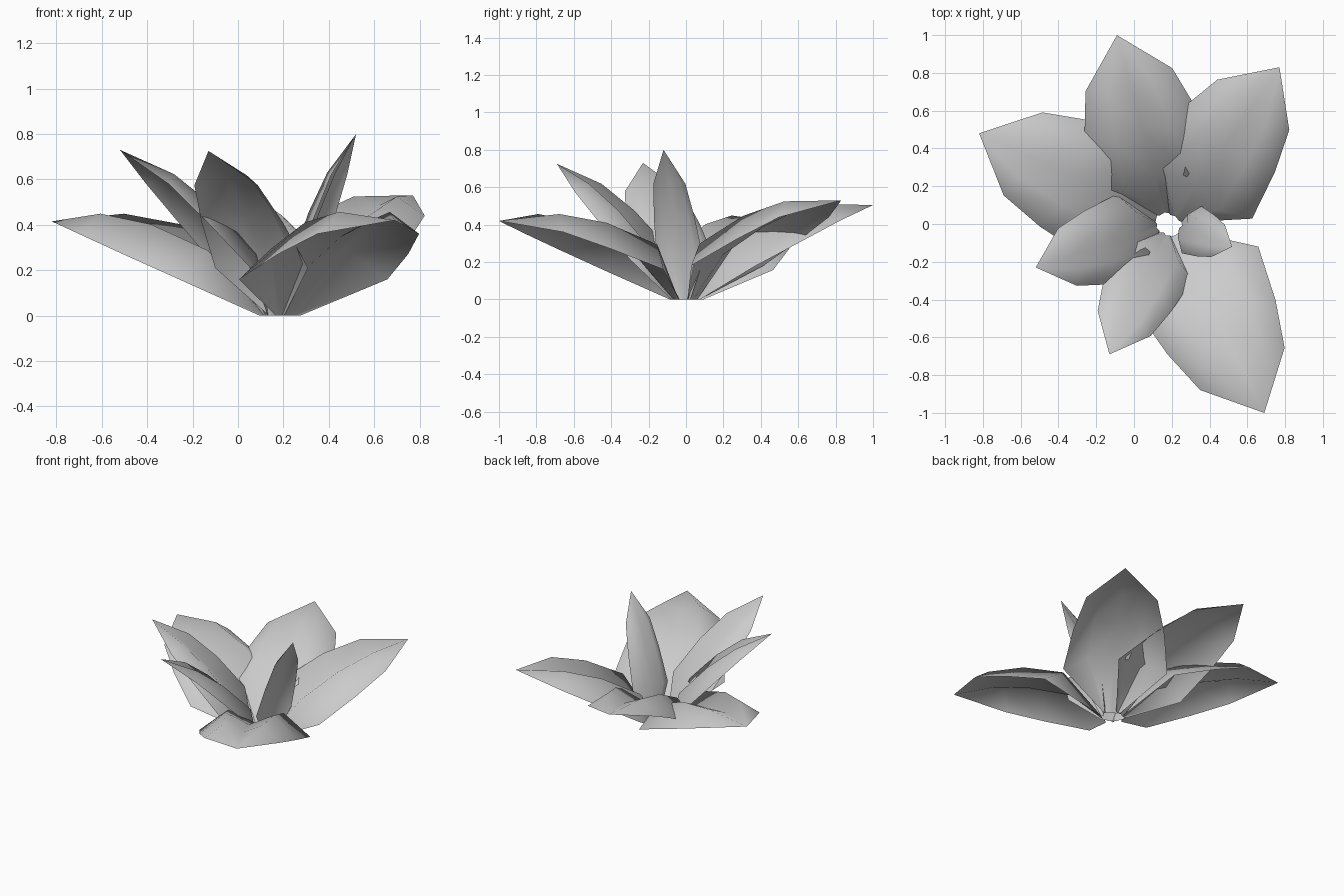
import bpy
from math import hypot, atan2, sin, cos
from mathutils import Vector

if "Cube" in bpy.data.objects:
    bpy.data.objects.remove(bpy.data.objects["Cube"])

# Shared leaf template, one row per step from base towards tip:
# distance along chord (0-1), half width, edge lift, ridge lift, midrib lift
ROWS = [(0.00, 0.060, 0.00, 0.020, 0.000),
        (0.257, 0.365, 0.056, 0.200, 0.125),
        (0.535, 0.320, 0.050, 0.200, 0.130),
        (0.767, 0.250, 0.041, 0.145, 0.095)]


def leaf(name, base, tip, fullness):
    """Arched five-column leaf whose chord runs from base (on ground) to tip."""
    b, t = Vector((*base, 0)), Vector(tip)
    d = t - b
    yaw = atan2(d.y, d.x)
    pitch = atan2(d.z, hypot(d.x, d.y))
    along = d.normalized()
    side = Vector((-sin(yaw), cos(yaw), 0))
    up = Vector((-sin(pitch) * cos(yaw), -sin(pitch) * sin(yaw), cos(pitch)))
    verts, faces = [], []
    for i, (s, w, edge, ridge, mid) in enumerate(ROWS):
        f = max(fullness, 0.6) if i == 0 else fullness
        for u, n in ((-1, edge), (-0.5, ridge), (0, mid), (0.5, ridge), (1, edge)):
            p = b + along * (s * d.length) + side * (u * w * f) + up * (n * f)
            if i == 0:
                p.z = 0
            verts.append(p)
    verts.append(t)
    for i in range(len(ROWS) - 1):
        for j in range(4):
            a = i * 5 + j
            faces.append((a, a + 5, a + 6, a + 1))
    last = (len(ROWS) - 1) * 5
    for j in range(4):
        faces.append((last + j, len(verts) - 1, last + j + 1))
    me = bpy.data.meshes.new(name)
    me.from_pydata(verts, [], faces)
    me.polygons.foreach_set("use_smooth", [True] * len(me.polygons))
    me.update()
    ob = bpy.data.objects.new(name, me)
    bpy.context.collection.objects.link(ob)


# Broad, low outer leaves
leaf("outer_leaf_left", (0.12, 0.04), (-0.82, 0.48, 0.415), 0.97)
leaf("outer_leaf_back", (0.16, 0.06), (-0.09, 1.00, 0.505), 0.95)
leaf("outer_leaf_right", (0.22, 0.04), (0.77, 0.83, 0.53), 0.93)
leaf("outer_leaf_front", (0.22, -0.06), (0.69, -1.00, 0.42), 1.0)

# Narrow, steep inner leaves
leaf("inner_leaf_left", (0.12, -0.02), (-0.52, -0.23, 0.73), 0.64)
leaf("inner_leaf_front", (0.17, -0.06), (-0.13, -0.69, 0.725), 0.62)
leaf("inner_leaf_right", (0.255, -0.01), (0.52, -0.12, 0.80), 0.37)
